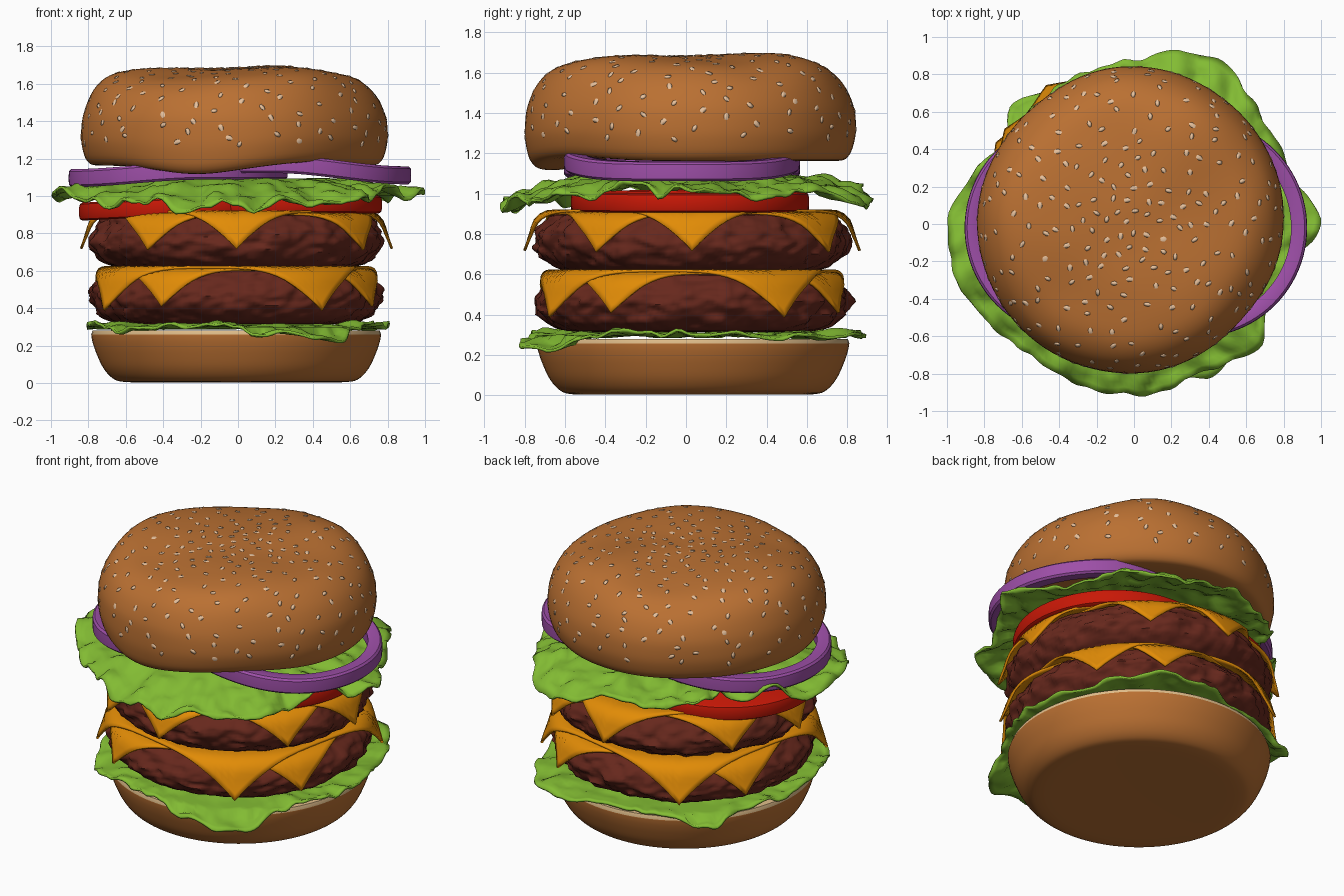
import bpy, bmesh, math, random
from mathutils import Vector, Matrix, noise
from mathutils.bvhtree import BVHTree

if "Cube" in bpy.data.objects:
    bpy.data.objects.remove(bpy.data.objects["Cube"])

random.seed(4)


def material(name, rgb):
    m = bpy.data.materials.new(name)
    m.diffuse_color = (*rgb, 1)
    m.use_nodes = True
    m.node_tree.nodes["Principled BSDF"].inputs["Base Color"].default_value = m.diffuse_color
    return m


BUN = material("toasted bun", (0.49, 0.162, 0.032))
CREAM = material("bun crumb", (0.76, 0.52, 0.26))
SEED = material("sesame", (0.85, 0.57, 0.36))
MEAT = material("grilled meat", (0.135, 0.021, 0.012))
CHEESE = material("cheddar", (0.76, 0.262, 0.002))
GREEN = material("lettuce green", (0.225, 0.50, 0.033))
RED = material("tomato red", (0.58, 0.009, 0.002))
PURPLE = material("onion purple", (0.34, 0.078, 0.39))


def finish(bm, name, mats, angle=40):
    bmesh.ops.remove_doubles(bm, verts=bm.verts, dist=1e-5)
    bmesh.ops.recalc_face_normals(bm, faces=bm.faces)
    me = bpy.data.meshes.new(name)
    bm.to_mesh(me)
    bm.free()
    ob = bpy.data.objects.new(name, me)
    bpy.context.collection.objects.link(ob)
    for m in mats:
        me.materials.append(m)
    bpy.ops.object.select_all(action='DESELECT')
    ob.select_set(True)
    bpy.context.view_layer.objects.active = ob
    bpy.ops.object.shade_smooth_by_angle(angle=math.radians(angle))
    return ob


def spline(pts, steps):
    # Catmull-Rom through the profile points
    p = [Vector(q) for q in [pts[0], *pts, pts[-1]]]
    out = []
    for i in range(1, len(p) - 2):
        a, b, c, d = p[i - 1:i + 3]
        for k in range(steps):
            t = k / steps
            out.append(0.5 * (2 * b + (c - a) * t + (2 * a - 5 * b + 4 * c - d) * t * t
                              + (3 * b - a - 3 * c + d) * t ** 3))
    return out + [p[-1]]


def grid(rows, closed=False):
    bm = bmesh.new()
    vs = [[bm.verts.new(c) for c in row] for row in rows]
    n = len(vs[0])
    for i in range(len(vs) if closed else len(vs) - 1):
        r0, r1 = vs[i], vs[(i + 1) % len(vs)]
        for j in range(n):
            bm.faces.new((r0[j], r0[(j + 1) % n], r1[(j + 1) % n], r1[j]))
    return bm


def revolve(pts, center, deform=lambda v: v, n=96, closed=False):
    c = Vector(center)
    rows = [[deform(Vector((max(r, 0) * math.cos(a), max(r, 0) * math.sin(a), z)) + c)
             for a in (math.tau * j / n for j in range(n))] for r, z in pts]
    return grid(rows, closed)


def solidify(ob, t, offset=0):
    m = ob.modifiers.new("thickness", 'SOLIDIFY')
    m.thickness, m.offset = t, offset


# bottom bun, with a pale cut face on top
bm = revolve(spline([(0, 0.008), (0.45, 0.004), (0.60, 0.006), (0.66, 0.025), (0.71, 0.08),
                     (0.748, 0.16), (0.768, 0.22), (0.775, 0.258)], 4) + [Vector((0.768, 0.28)), Vector((0, 0.28))],
             (-0.01, 0.035, 0))
for f in bm.faces:
    f.material_index = int(f.calc_center_median().z > 0.26)
finish(bm, "bottom_bun", [BUN, CREAM])


# top bun: soft humps on the crown, flattened diagonal sides and a wavy lower edge
def lumps(v):
    x, y = v.x + 0.02, v.y - 0.02
    a, r = math.atan2(y, x), math.hypot(x, y)
    low = max(0, min(1, (1.42 - v.z) / 0.2))
    high = max(0, min(1, (v.z - 1.4) / 0.2))
    hump = math.cos(3 * (a - math.radians(60))) * min(1, r / 0.5) ** 2
    side = 1 - 0.03 * max(0, math.cos(2 * (a - math.radians(135)))) ** 2 + 0.008 * noise.noise(v * 2.5)
    v.x, v.y = x * side - 0.02, y * side + 0.02
    v.z += high * (0.018 * hump + 0.018 * noise.noise(v * 2.6))
    rim = min(1, r / 0.7) * low
    v.z += rim * (0.02 * math.exp(-((a + 0.9) / 0.4) ** 2) - 0.045 * math.exp(-((a + 1.85) / 0.4) ** 2))
    return v


bm = revolve(spline([(0, 1.17), (0.5, 1.17), (0.72, 1.162), (0.785, 1.185), (0.815, 1.26), (0.822, 1.34),
                     (0.808, 1.44), (0.755, 1.55), (0.67, 1.625), (0.55, 1.662), (0.35, 1.682), (0.15, 1.682),
                     (0, 1.68)], 4), (-0.02, 0.02, 0), lumps)
finish(bm, "top_bun", [BUN], 80)

# sesame seeds scattered over the crown
ob = bpy.data.objects["top_bun"]
tree = BVHTree.FromPolygons([v.co for v in ob.data.vertices], [p.vertices[:] for p in ob.data.polygons])
bm = bmesh.new()
N = 280
for i in range(N):
    s = 0.18 + 0.82 * (i + random.uniform(0.1, 0.9)) / N
    a = i * 2.39996 + random.uniform(-0.12, 0.12)
    c = math.sqrt(max(0, 1 - s * s))
    d = Vector((c * math.cos(a), c * math.sin(a), s))
    o = Vector((-0.02, 0.02, 1.12))
    hit, nor, _, _ = tree.ray_cast(o + d * 2, -d)
    if hit:
        m = (Matrix.Translation(hit) @ nor.to_track_quat('Z', 'Y').to_matrix().to_4x4()
             @ Matrix.Rotation(random.uniform(0, 6.28), 4, 'Z')
             @ Matrix.Diagonal((random.uniform(0.018, 0.023), random.uniform(0.012, 0.016), 0.004, 1)))
        bmesh.ops.create_icosphere(bm, subdivisions=1, radius=1, matrix=m)
finish(bm, "sesame_seeds", [SEED], 80)


# rough meat patties
def patty(name, z, center):
    def rough(v):
        q = Vector((v.x, v.y, v.z * 1.6))
        side = min(1, max(0, (math.hypot(v.x, v.y) - 0.55) / 0.15))
        d = 0.026 * noise.noise(q * 8) + 0.026 * noise.noise(q * 18)
        return v + Vector((v.x, v.y, 0)).normalized() * d * side
    pts = spline([(0, 0), (0.4, 0), (0.62, 0.005), (0.71, 0.04), (0.765, 0.10), (0.778, 0.15),
                  (0.755, 0.21), (0.715, 0.26), (0.66, 0.283), (0.4, 0.285), (0, 0.285)], 4)
    finish(revolve(pts, (center[0], center[1], z), rough, 200), name, [MEAT], 60)


patty("lower_patty", 0.315, (-0.012, 0.033))
patty("upper_patty", 0.615, (-0.01, 0.03))


# square cheese slices draped over the patties
def cheese(name, angle, half, z, center):
    def drape(s):
        flat, bend = 0.695, 0.10
        arc = bend * math.pi / 2
        if s < flat:
            return s, 0
        if s < flat + arc:
            t = (s - flat) / bend
            return flat + bend * math.sin(t), -bend * (1 - math.cos(t))
        e = s - flat - arc
        return flat + bend + 0.35 * e, -bend - 0.94 * e
    rows = []
    for i in range(25):
        t = i / 24 if i < 6 else 0.25 + 0.75 * (i - 6) / 18
        row = []
        for j in range(128):
            a = math.tau * j / 128
            b = a + math.pi / 4
            edge = half / max(abs(math.cos(b)), abs(math.sin(b)))
            r, dz = drape(t * edge)
            row.append((center[0] + r * math.cos(a + angle), center[1] + r * math.sin(a + angle), z + dz))
        rows.append(row)
    solidify(finish(grid(rows), name, [CHEESE]), 0.014)


for name, deg, half, z in (("lower_cheese_a", -57, 0.70, 0.618), ("lower_cheese_b", -29, 0.675, 0.606),
                           ("upper_cheese_a", -90, 0.675, 0.914), ("upper_cheese_b", -125, 0.672, 0.904)):
    cheese(name, math.radians(deg), half, z, (-0.008, 0.03))


# ruffled lettuce leaves: outline given as (degrees, radius, edge height)
def lettuce(name, outline, z0, ruffle, seed, floor=0):
    def at(deg):
        pts = outline + [(outline[0][0] + 360, *outline[0][1:])]
        for p, q in zip(pts, pts[1:]):
            if p[0] <= deg <= q[0]:
                t = (deg - p[0]) / (q[0] - p[0])
                t = t * t * (3 - 2 * t)
                return p[1] + (q[1] - p[1]) * t, p[2] + (q[2] - p[2]) * t
    rows = []
    for i in range(29):
        t = i / 28
        row = []
        for j in range(200):
            a = math.tau * j / 200
            R, z = at(360 * j / 200)
            u = Vector((math.cos(a), math.sin(a), 0))
            w = max(0, (t - 0.5) / 0.5)
            rr = t * (R + 0.02 * noise.noise(u * 9 + Vector((0, 0, seed))) * w)
            wave = ruffle * (noise.noise(u * 4 + Vector((0, 0, seed + t))) + 0.6 * noise.noise(u * 10 * t))
            h = z0 + (z - z0) * w ** 1.5 + wave * w ** 0.7
            on_bun = math.hypot(rr * u.x + 0.01, rr * u.y - 0.035) < 0.79
            row.append((rr * u.x, rr * u.y, max(h, floor) if on_bun else h))
        rows.append(row)
    solidify(finish(grid(rows), name, [GREEN], 60), 0.014)


lettuce("upper_lettuce", [
    (0, 1.0, 1.02), (16, 0.89, 1.02), (36, 0.88, 0.99), (48, 0.92, 1.02), (61, 0.99, 0.98), (75, 0.95, 0.97),
    (92, 0.87, 1.04), (118, 0.84, 0.99), (130, 0.83, 1.02), (143, 0.74, 1.03), (160, 0.89, 1.03),
    (180, 0.995, 1.0), (200, 0.995, 1.02), (212, 0.94, 0.99), (236, 0.89, 0.98), (262, 0.91, 0.94),
    (276, 0.915, 0.96), (294, 0.87, 0.96), (316, 0.93, 0.99), (328, 0.84, 0.99), (345, 0.86, 1.03)],
    1.085, 0.085, 2.0)
lettuce("lower_lettuce", [
    (0, 0.81, 0.31), (25, 0.82, 0.30), (45, 0.90, 0.31), (60, 0.97, 0.29), (75, 0.92, 0.28), (95, 0.80, 0.31),
    (115, 0.82, 0.29), (135, 0.91, 0.26), (150, 0.80, 0.31), (180, 0.81, 0.31), (205, 0.82, 0.30),
    (225, 0.86, 0.30), (245, 0.77, 0.31), (270, 0.77, 0.30), (283, 0.83, 0.26), (297, 0.92, 0.235),
    (308, 0.88, 0.25), (322, 0.78, 0.30), (340, 0.78, 0.31)],
    0.305, 0.045, 7.0, 0.292)

# tomato slices, side by side and overlapping
for name, x, z, tilt in (("tomato_left", -0.26, 0.945, -0.05), ("tomato_right", 0.18, 0.96, 0.01)):
    def lean(v, x=x, tilt=tilt):
        v.z -= (v.x - x) * tilt
        return v
    pts = [(0, -0.048), (0.572, -0.048), (0.585, -0.04), (0.59, -0.022), (0.59, 0.022),
           (0.585, 0.04), (0.572, 0.048), (0, 0.048)]
    finish(revolve(pts, (x, 0.02, z), lean), name, [RED])

# onion rings, drooping where they leave the bun
for name, x, z, side, drop in (("onion_left", -0.32, 1.135, -1, 0.04), ("onion_right", 0.34, 1.17, 1, 0.06)):
    def droop(v, side=side, drop=drop):
        t = max(0, min(1, (v.x * side - 0.2) / 0.7))
        v.z -= drop * t * t * (3 - 2 * t)
        return v
    pts = [(0.50, -0.04), (0.51, -0.048), (0.572, -0.048), (0.584, -0.036), (0.586, 0),
           (0.584, 0.036), (0.572, 0.048), (0.51, 0.048), (0.50, 0.04)]
    finish(revolve(pts, (x, -0.02, z), droop, closed=True), name, [PURPLE])
